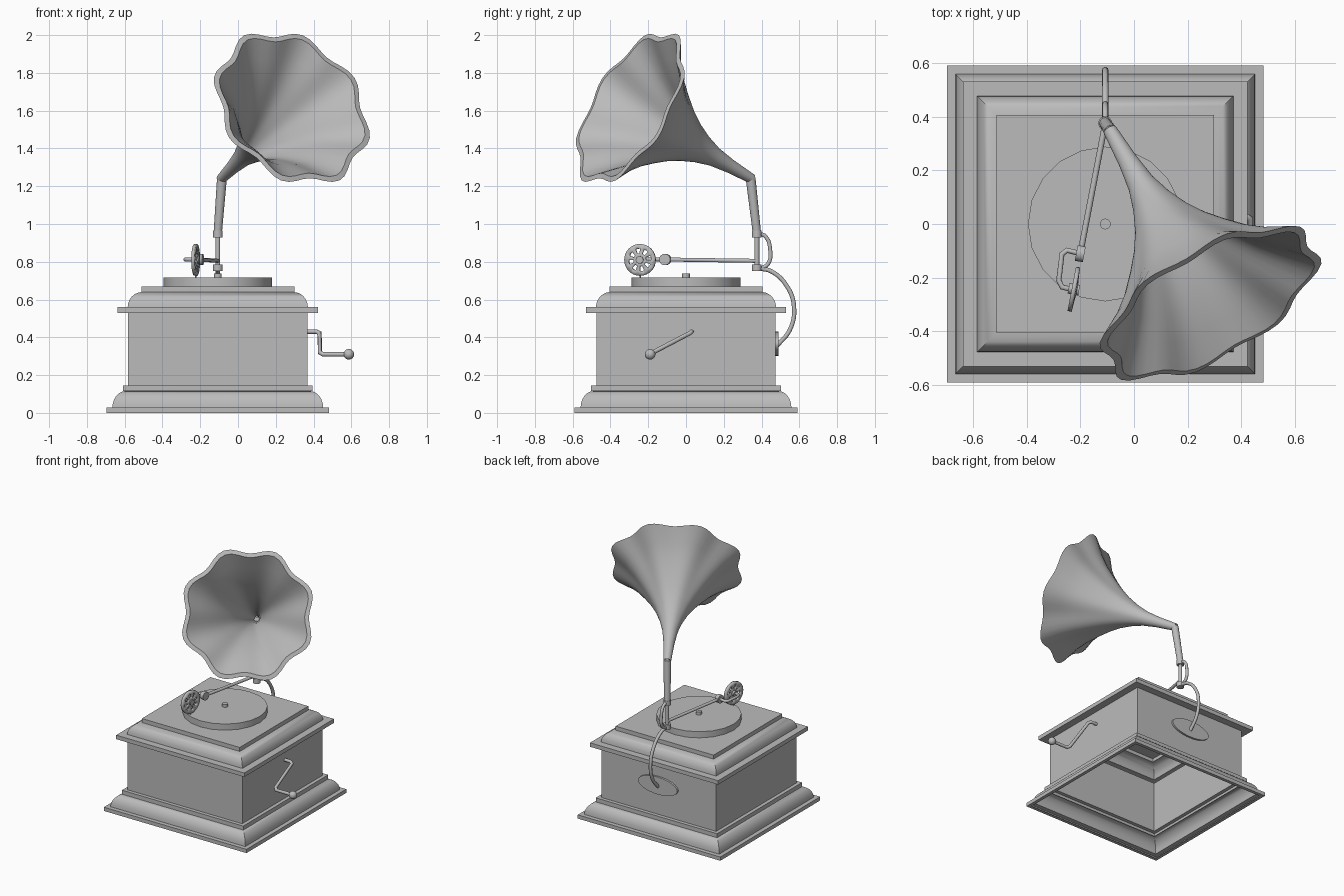
import bpy, bmesh, math
from mathutils import Vector, Matrix

if "Cube" in bpy.data.objects:
    bpy.data.objects.remove(bpy.data.objects["Cube"])

grey = bpy.data.materials.new("plain_grey")
grey.use_nodes = True
grey.diffuse_color = (0.5, 0.5, 0.5, 1)
grey.node_tree.nodes["Principled BSDF"].inputs["Base Color"].default_value = (0.5, 0.5, 0.5, 1)

CX = -0.107  # cabinet centre


def finish(ob, angle=35):
    ob.data.materials.clear()
    ob.data.materials.append(grey)
    bpy.ops.object.select_all(action="DESELECT")
    ob.select_set(True)
    bpy.context.view_layer.objects.active = ob
    bpy.ops.object.shade_smooth_by_angle(angle=math.radians(angle))
    return ob


def from_bmesh(name, bm, matrix, angle=35):
    bmesh.ops.recalc_face_normals(bm, faces=bm.faces)
    mesh = bpy.data.meshes.new(name)
    bm.to_mesh(mesh)
    bm.free()
    ob = bpy.data.objects.new(name, mesh)
    bpy.context.collection.objects.link(ob)
    ob.matrix_world = matrix
    return finish(ob, angle)


def lathe(name, profile, sides, matrix, phase=0, shape=lambda r, h, a: r,
          cap_start=False, cap_end=False, angle=35):
    """Spin (radius, height) points round the local z axis."""
    bm = bmesh.new()
    rings = []
    for r, h in profile:
        ring = []
        for i in range(sides):
            a = phase + math.tau * i / sides
            q = shape(r, h, a)
            ring.append(bm.verts.new((q * math.cos(a), q * math.sin(a), h)))
        rings.append(ring)
    for low, high in zip(rings, rings[1:]):
        for i in range(sides):
            j = (i + 1) % sides
            bm.faces.new((low[i], low[j], high[j], high[i]))
    if cap_start:
        bm.faces.new(rings[0][::-1])
    if cap_end:
        bm.faces.new(rings[-1])
    return from_bmesh(name, bm, matrix, angle)


def along(origin, axis):
    return Matrix.Translation(origin) @ Vector(axis).to_track_quat("Z", "Y").to_matrix().to_4x4()


def cylinder(name, centre, axis, radius, depth, sides=20):
    return lathe(name, [(radius, -depth / 2), (radius, depth / 2)], sides,
                 along(centre, axis), cap_start=True, cap_end=True)


def tube(name, points, radius, smooth=False):
    curve = bpy.data.curves.new(name, "CURVE")
    curve.dimensions = "3D"
    curve.bevel_depth = radius
    curve.bevel_resolution = 3
    curve.use_fill_caps = True
    if smooth:
        spline = curve.splines.new("BEZIER")
        spline.bezier_points.add(len(points) - 1)
        for p, co in zip(spline.bezier_points, points):
            p.co = co
            p.handle_left_type = p.handle_right_type = "AUTO"
        curve.resolution_u = 6
    else:
        spline = curve.splines.new("POLY")
        spline.points.add(len(points) - 1)
        for p, co in zip(spline.points, points):
            p.co = (*co, 1)
    ob = bpy.data.objects.new(name, curve)
    bpy.context.collection.objects.link(ob)
    bpy.ops.object.select_all(action="DESELECT")
    ob.select_set(True)
    bpy.context.view_layer.objects.active = ob
    bpy.ops.object.convert(target="MESH")
    return finish(bpy.context.object, 50)


def quarter_round(bottom_r, top_r, z0, z1, steps=6):
    turns = [math.pi / 2 * i / steps for i in range(steps + 1)]
    return [(top_r + (bottom_r - top_r) * math.cos(t), z0 + (z1 - z0) * math.sin(t)) for t in turns]


# Cabinet: a hollow, square moulded shell, open underneath
shell = [(0.565, 0), (0.59, 0), (0.59, 0.028), (0.565, 0.028)]
shell += quarter_round(0.558, 0.49, 0.028, 0.115)
shell += [(0.502, 0.115), (0.502, 0.145), (0.475, 0.145), (0.475, 0.53), (0.53, 0.53), (0.53, 0.56)]
shell += quarter_round(0.477, 0.40, 0.56, 0.64)
shell += [(0.405, 0.64), (0.405, 0.67)]
lathe("cabinet", [(r * math.sqrt(2), z) for r, z in shell], 4,
      Matrix.Translation((CX, 0, 0)), phase=math.pi / 4, cap_end=True)

# Turntable
cylinder("turntable", (CX, 0, 0.693), (0, 0, 1), 0.288, 0.046, 20)
cylinder("spindle", (CX, 0, 0.725), (0, 0, 1), 0.02, 0.024, 16)

# Winding crank
tube("crank", [(0.36, 0.03, 0.43), (0.415, 0.03, 0.43), (0.432, 0.02, 0.422),
               (0.434, -0.175, 0.32), (0.45, -0.19, 0.31), (0.59, -0.19, 0.31)], 0.012)
cylinder_ball = bmesh.new()
bmesh.ops.create_uvsphere(cylinder_ball, u_segments=20, v_segments=12, radius=0.028)
from_bmesh("crank_knob", cylinder_ball, Matrix.Translation((0.587, -0.19, 0.31)))

# Pivot post with its two collars
PY = 0.375
cylinder("pivot_post", (CX, PY, 0.86), (0, 0, 1), 0.013, 0.2)
for name, z in (("lower_collar", 0.768), ("upper_collar", 0.947)):
    cylinder(name, (CX, PY, z), (0, 0, 1), 0.026, 0.036)

# Tone arm
head = Vector((-0.2, -0.11, 0.812))
pivot = Vector((CX, PY, 0.805))
arm = (head - pivot).normalized()
across = Vector((-arm.y, arm.x, 0)).normalized()
tube("tone_arm", [pivot, head], 0.011)
cylinder("arm_joint", head, across, 0.03, 0.03)
tube("arm_crook", [head, (-0.25, -0.098, 0.812), (-0.268, -0.112, 0.812),
                   (-0.28, -0.21, 0.812), (-0.268, -0.235, 0.812), (-0.225, -0.245, 0.812)], 0.01)

# Sound box: a disc with eight openings round a hub
box_at = Vector((-0.224, -0.243, 0.81))
bm = bmesh.new()
rings = []
for r, h in ((0.026, 0.004), (0.034, 0.003), (0.06, 0.001), (0.084, 0)):
    rings.append([bm.verts.new((r * math.cos(math.tau * i / 32), r * math.sin(math.tau * i / 32), h))
                  for i in range(32)])
bm.faces.new(rings[0])
for k, (inner, outer) in enumerate(zip(rings, rings[1:])):
    for i in range(32):
        if k == 1 and i % 4 < 2:
            continue
        j = (i + 1) % 32
        bm.faces.new((inner[i], inner[j], outer[j], outer[i]))
sound_box = from_bmesh("sound_box", bm, along(box_at, across))
thick = sound_box.modifiers.new("thickness", "SOLIDIFY")
thick.thickness = 0.016
thick.offset = 0
cylinder("sound_box_hub", box_at, across, 0.02, 0.04, 16)
tube("needle", [box_at - Vector((0, 0, 0.08)), box_at - Vector((0, 0, 0.097))], 0.004)

# Rear support: oval plate, long bracket and small bow
plate = cylinder("rear_plate", (CX, 0.481, 0.365), (0, 1, 0), 0.065, 0.016, 32)
plate.matrix_world = Matrix.Translation((CX, 0.481, 0.365)) @ Matrix.Diagonal((2.5, 1, 1, 1)) @ \
    Matrix.Rotation(math.pi / 2, 4, "X")
tube("rear_bracket", [(CX, 0.385, 0.765), (CX, 0.45, 0.75), (CX, 0.535, 0.67), (CX, 0.572, 0.56),
                      (CX, 0.55, 0.44), (CX, 0.482, 0.355)], 0.012, smooth=True)
tube("rear_bow", [(CX, 0.385, 0.95), (CX, 0.42, 0.935), (CX, 0.446, 0.86), (CX, 0.435, 0.79),
                  (CX, 0.395, 0.763)], 0.011, smooth=True)

# Horn neck and scalloped, flared horn
elbow = Vector((-0.085, 0.342, 1.243))
mouth = Vector((0.285, -0.295, 1.615))
neck_base = Vector((CX, PY, 0.955))
neck_axis = elbow - neck_base
lathe("horn_neck", [(0.022, 0), (0.026, neck_axis.length)], 20, along(neck_base, neck_axis),
      cap_start=True, cap_end=True)

axis = (mouth - elbow).normalized()
side = Vector((0, 0, 1)).cross(axis).normalized()
frame = Matrix((side, axis.cross(side), axis)).transposed().to_4x4()
frame.translation = elbow
length = (mouth - elbow).length


def scallop(r, h, a):
    return r * (1 + 0.055 * max(0, h / length) ** 3 * math.cos(8 * (a - math.pi / 8)))


flare = [(0.026, -0.01), (0.037, 0.14), (0.052, 0.25), (0.078, 0.34), (0.115, 0.43),
         (0.16, 0.51), (0.215, 0.59), (0.275, 0.67), (0.345, 0.745), (0.442, length)]
lip = [(0.412, length + 0.004)]
lining = [(r - 0.01, h + 0.006) for r, h in flare[-2::-1]]
lathe("horn", flare + lip + lining, 64, frame, shape=scallop)
